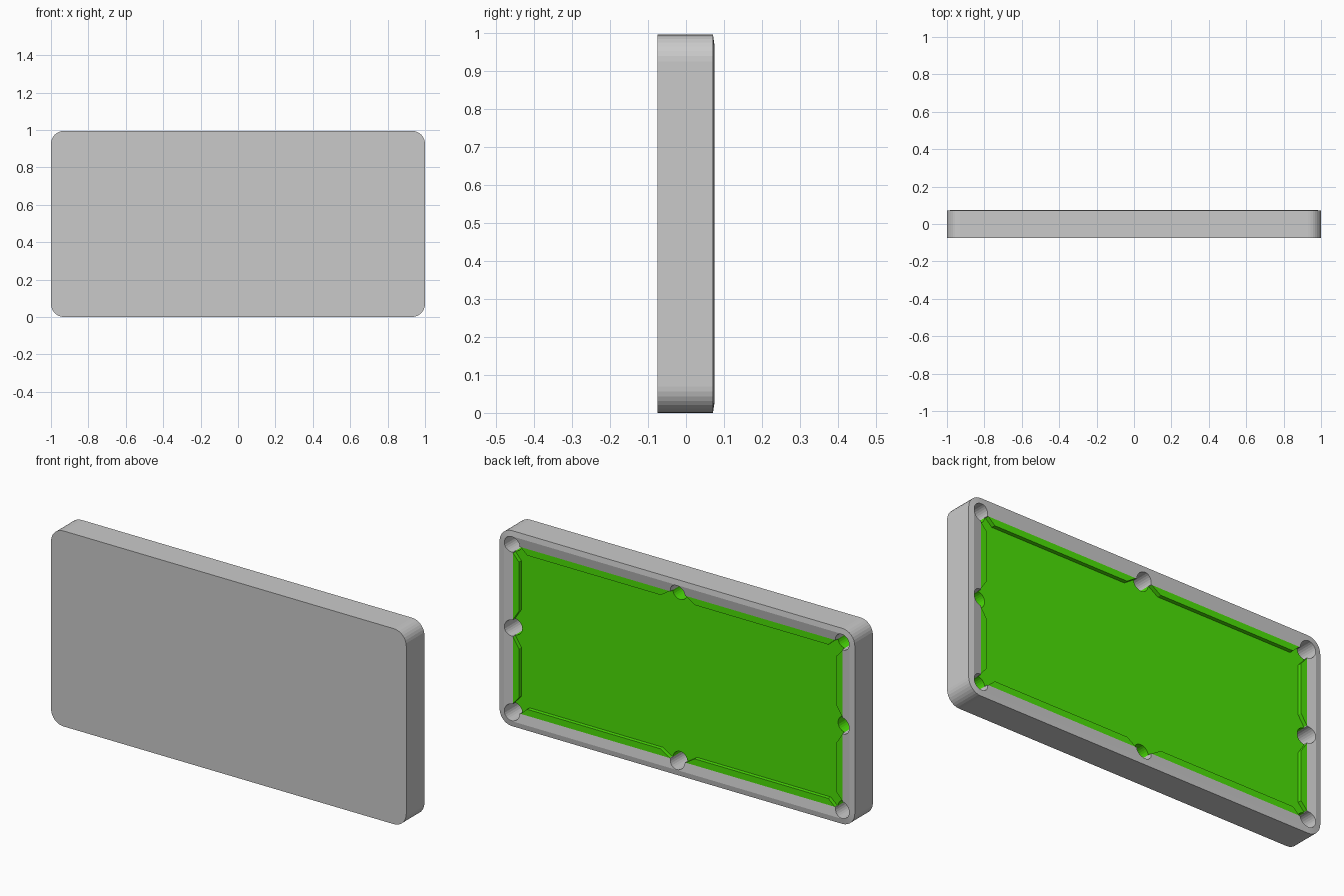
import bpy, bmesh, math
from mathutils import Matrix

if "Cube" in bpy.data.objects:
    bpy.data.objects.remove(bpy.data.objects["Cube"], do_unlink=True)


def material(name, rgb):
    m = bpy.data.materials.new(name)
    m.use_nodes = True
    m.diffuse_color = (*rgb, 1)
    m.node_tree.nodes["Principled BSDF"].inputs["Base Color"].default_value = (*rgb, 1)
    return m


GREY = material("grey wood", (0.59, 0.59, 0.59))
GREEN = material("green cloth", (0.07, 0.75, 0.002))

HALF_X, HALF_Z, RADIUS = 1.0, 0.4975, 0.07
BACK, FLOOR_Y, BED_Y, CUSHION_Y = -0.075, -0.06, 0.047, 0.067
RAIL, NOSE = 0.073, 0.106        # insets of the cushion back and nose
POCKET, POCKET_R = 0.07, 0.041   # inset of the pocket centres, and radius


def finish(bm, name, mats):
    bmesh.ops.recalc_face_normals(bm, faces=bm.faces)
    mesh = bpy.data.meshes.new(name)
    bm.to_mesh(mesh)
    bm.free()
    for m in mats:
        mesh.materials.append(m)
    ob = bpy.data.objects.new(name, mesh)
    bpy.context.collection.objects.link(ob)
    return ob


def rounded_ring(bm, inset, y, steps=8):
    """Rounded rectangle of vertices, moved inward by inset."""
    r = max(RADIUS - inset, 0.008)
    cx, cz = HALF_X - inset - r, HALF_Z - inset - r
    ring = []
    for q, (sx, sz) in enumerate([(1, 1), (-1, 1), (-1, -1), (1, -1)]):
        for i in range(steps + 1):
            a = math.pi / 2 * (q + i / steps)
            ring.append(bm.verts.new((sx * cx + r * math.cos(a), y,
                                      HALF_Z + sz * cz + r * math.sin(a))))
    return ring


def loft(name, profile, mats):
    bm = bmesh.new()
    rings = [rounded_ring(bm, *p) for p in profile]
    for a, b in zip(rings, rings[1:]):
        for i in range(len(a)):
            j = (i + 1) % len(a)
            bm.faces.new((a[i], a[j], b[j], b[i]))
    bm.faces.new(rings[0])
    bm.faces.new(rings[-1])
    return finish(bm, name, mats)


def prism(name, plan, y0, y1, mats):
    """Extrude an x-z outline along y."""
    bm = bmesh.new()
    face = bm.faces.new([bm.verts.new((x, y0, z)) for x, z in plan])
    ext = bmesh.ops.extrude_face_region(bm, geom=[face])
    for v in ext["geom"]:
        if isinstance(v, bmesh.types.BMVert):
            v.co.y = y1
    return finish(bm, name, mats)


# Cabinet: outer shell, bevelled rim, rail sloping in, recess for the bed
cabinet = loft("cabinet", [(0, BACK), (0, 0.071), (0.027, 0.075), (RAIL, CUSHION_Y),
                           (RAIL, FLOOR_Y)], [GREY, GREEN])

# Thick cloth bed filling the recess
bed = loft("bed", [(RAIL, FLOOR_Y), (RAIL, BED_Y)], [GREEN, GREEN])

# Pocket holes at corners and at the middle of every side, with green floors
bottom, top = FLOOR_Y - 0.006, 0.1
bm = bmesh.new()
for i in (-1, 0, 1):
    for k in (-1, 0, 1):
        if i or k:
            place = Matrix.Translation((i * (HALF_X - POCKET), (bottom + top) / 2,
                                        HALF_Z + k * (HALF_Z - POCKET)))
            bmesh.ops.create_cone(bm, cap_ends=True, segments=24, radius1=POCKET_R,
                                  radius2=POCKET_R, depth=top - bottom,
                                  matrix=place @ Matrix.Rotation(math.pi / 2, 4, "X"))
for f in bm.faces:
    f.material_index = 1 if len(f.verts) > 4 else 0
cutter = finish(bm, "pocket_cutter", [GREY, GREEN])
cutter.hide_render = True

for ob in (cabinet, bed):
    mod = ob.modifiers.new("pockets", "BOOLEAN")
    mod.operation, mod.solver, mod.object = "DIFFERENCE", "EXACT", cutter
    bpy.context.view_layer.update()
    cut = bpy.data.meshes.new_from_object(
        ob.evaluated_get(bpy.context.evaluated_depsgraph_get()))
    ob.modifiers.clear()
    ob.data = cut
bpy.data.objects.remove(cutter, do_unlink=True)


# Cushions: two per side, ends angled open toward the pockets
def cushion(name, half_run, half_across, along_x, s, t):
    back, nose = half_across - RAIL, half_across - NOSE
    outline = [(0.045, back), (0.095, nose), (half_run - 0.152, nose), (half_run - 0.115, back)]
    plan = [(s * a, HALF_Z + t * b) if along_x else (s * b, HALF_Z + t * a)
            for a, b in outline]
    prism(name, plan, BED_Y, CUSHION_Y, [GREEN])


for s, side in ((1, "left"), (-1, "right")):
    for t, level in ((1, "upper"), (-1, "lower")):
        cushion(f"long_cushion_{level}_{side}", HALF_X, HALF_Z, True, s, t)
        cushion(f"short_cushion_{level}_{side}", HALF_Z, HALF_X, False, s, t)
